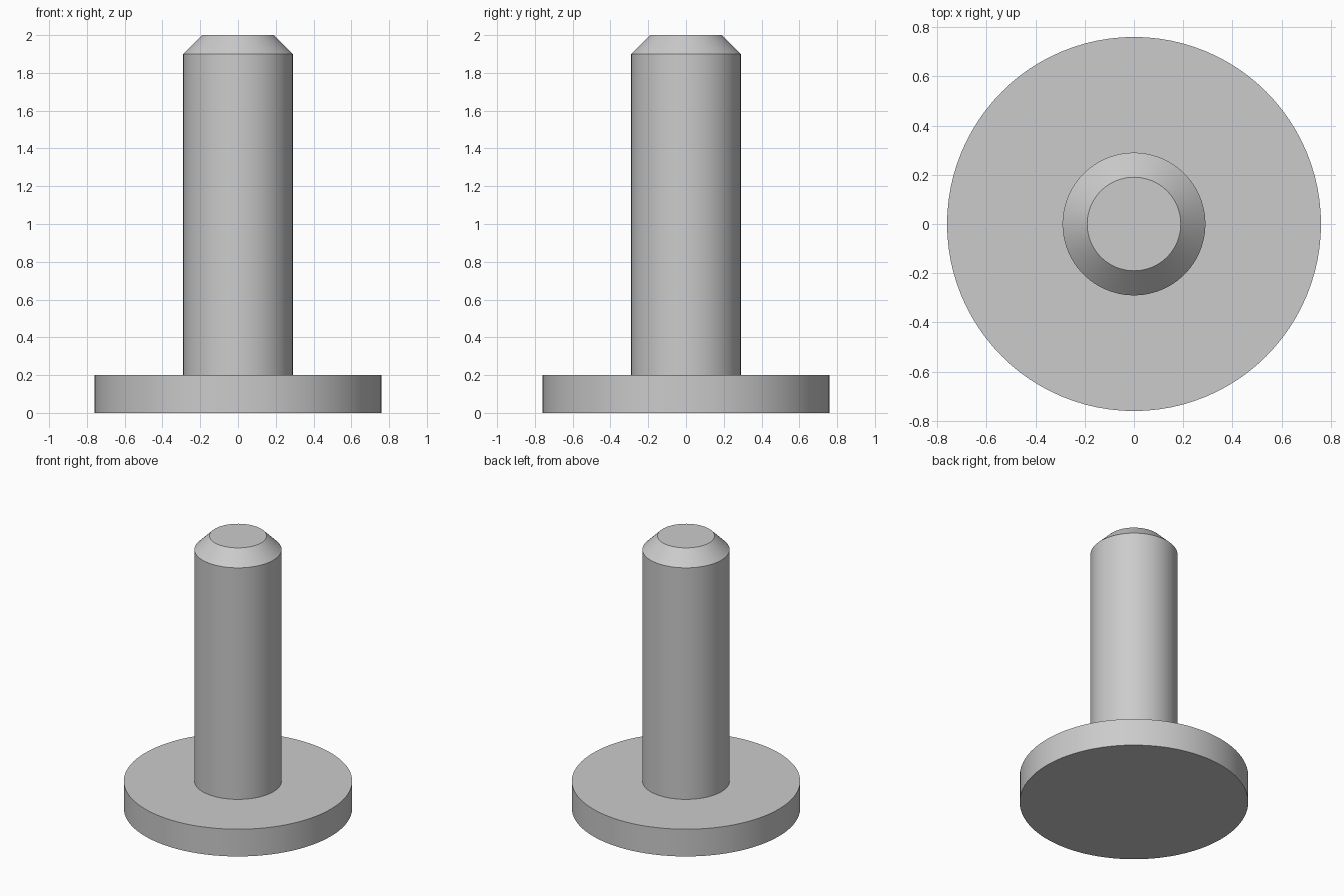
import bpy
import bmesh
import math

SEGMENTS = 96

cube = bpy.data.objects.get("Cube")
if cube:
    bpy.data.objects.remove(cube, do_unlink=True)

# One plain grey for the whole part
grey = bpy.data.materials.new("plain_grey")
grey.use_nodes = True
colour = (0.6, 0.6, 0.6, 1.0)
grey.diffuse_color = colour
grey.node_tree.nodes["Principled BSDF"].inputs["Base Color"].default_value = colour


def lathe(name, profile):
    """Turn a (radius, height) profile into a closed solid around z."""
    bm = bmesh.new()
    rings = []
    for radius, height in profile:
        ring = bmesh.ops.create_circle(bm, segments=SEGMENTS, radius=radius)["verts"]
        for v in ring:
            v.co.z = height
        rings.append(ring)
    for low, high in zip(rings, rings[1:]):
        for i in range(SEGMENTS):
            j = (i + 1) % SEGMENTS
            bm.faces.new((low[i], low[j], high[j], high[i]))
    bm.faces.new(rings[0])
    bm.faces.new(rings[-1])
    bmesh.ops.recalc_face_normals(bm, faces=bm.faces[:])
    mesh = bpy.data.meshes.new(name)
    bm.to_mesh(mesh)
    bm.free()
    mesh.materials.append(grey)
    obj = bpy.data.objects.new(name, mesh)
    bpy.context.collection.objects.link(obj)
    bpy.ops.object.select_all(action="DESELECT")
    obj.select_set(True)
    bpy.context.view_layer.objects.active = obj
    bpy.ops.object.shade_smooth_by_angle(angle=math.radians(30))
    return obj


# Round base flange, straight shank and chamfered tip in one turned solid
lathe("flanged_pin", [
    (0.76, 0.0), (0.76, 0.2),
    (0.29, 0.2), (0.29, 1.9),
    (0.19, 2.0),
])
